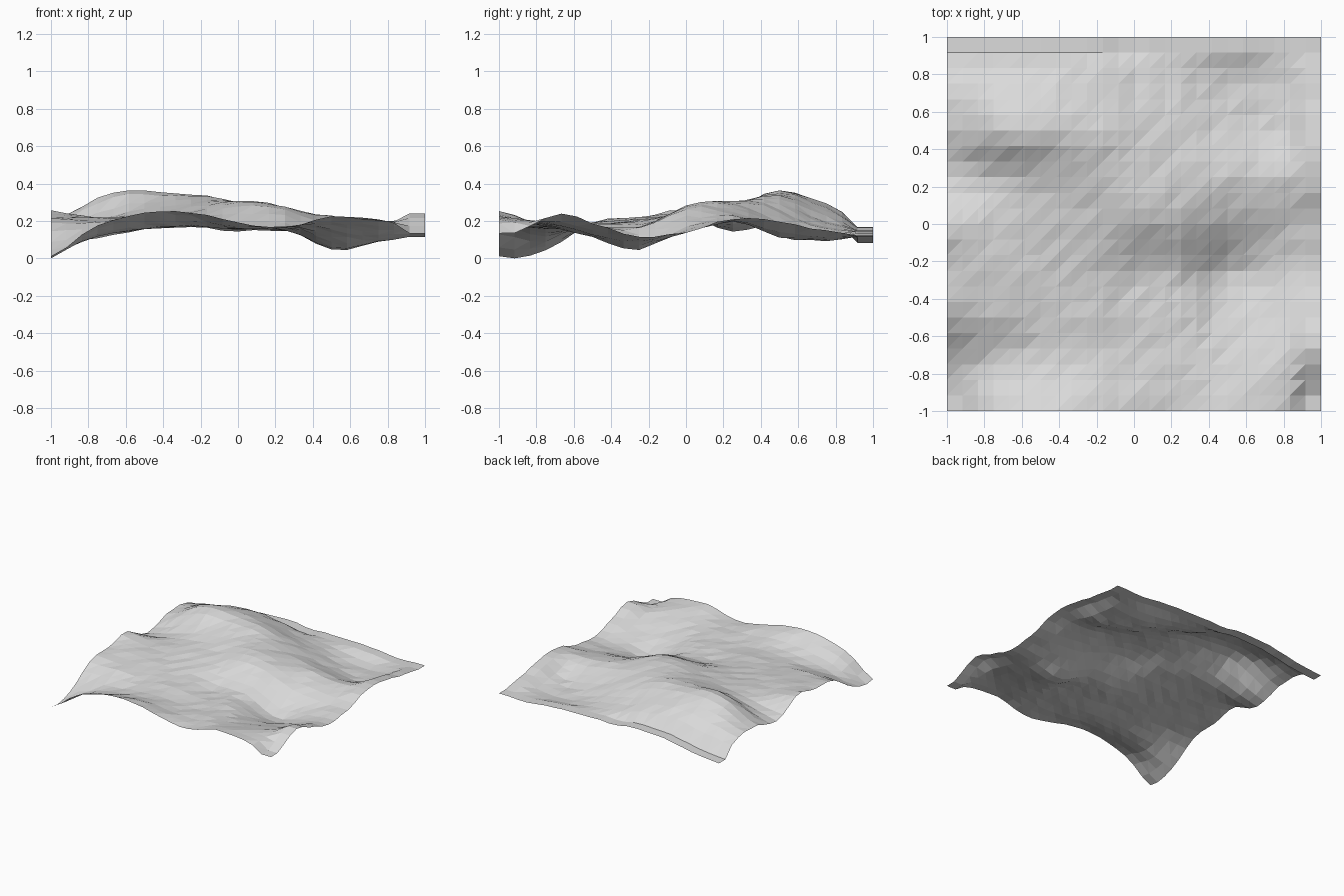
import bpy, bmesh, math, random

if "Cube" in bpy.data.objects:
    bpy.data.objects.remove(bpy.data.objects["Cube"])

random.seed(4)
N = 24            # cells per side
STEP = 2 / N

# Coarse relief: rows run from y=-1 to y=1, columns from x=-1 to x=1 (thousandths)
RELIEF = [
    [30, 180, 240, 245, 195, 160, 222, 207, 135],
    [50, 115, 155, 180, 160, 170, 180, 190, 205],
    [190, 190, 175, 185, 160, 165, 110, 130, 180],
    [220, 215, 200, 200, 165, 160, 55, 85, 120],
    [235, 220, 225, 240, 270, 255, 170, 140, 140],
    [145, 200, 260, 290, 303, 265, 225, 195, 210],
    [200, 315, 355, 335, 285, 215, 145, 115, 200],
    [200, 250, 290, 270, 200, 157, 105, 100, 145],
    [87, 110, 155, 165, 145, 152, 137, 120, 120],
]

# Local rises and hollows: x, y, radius, height
BUMPS = [
    (-1.0, -0.92, 0.12, -0.025), (1.0, -0.65, 0.13, 0.035),
    (1.0, -0.88, 0.10, -0.02), (-0.63, 0.43, 0.14, 0.02),
    (-0.18, 0.50, 0.14, 0.012), (0.10, 0.10, 0.15, 0.014),
    (-1.0, -0.05, 0.10, 0.018), (0.55, -0.27, 0.10, -0.01),
]


def spline(values, u):
    """Smooth interpolation through evenly spaced values."""
    k = min(int(u), len(values) - 2)
    t = u - k
    p = [values[max(0, min(len(values) - 1, k + d))] for d in (-1, 0, 1, 2)]
    return 0.5 * (2 * p[1] + (p[2] - p[0]) * t
                  + (2 * p[0] - 5 * p[1] + 4 * p[2] - p[3]) * t * t
                  + (3 * p[1] - p[0] - 3 * p[2] + p[3]) * t ** 3)


def coord(i):
    """Grid index to relief coordinate; the last strip repeats the one before."""
    return 8.0 if i >= N - 1 else i / 3


rough = [[random.uniform(-0.005, 0.005) for _ in range(N)] for _ in range(N)]


def height(i, j):
    rows = [spline(r, coord(i)) for r in RELIEF]
    z = spline(rows, coord(j)) / 1000
    x, y = -1 + coord(i) / 4, -1 + coord(j) / 4
    for bx, by, r, h in BUMPS:
        z += h * math.exp(-((x - bx) ** 2 + (y - by) ** 2) / (r * r))
    return z + rough[min(j, N - 1)][min(i, N - 1)]


# Terrain sheet: flat triangles with every diagonal running the same way
bm = bmesh.new()
grid = [[bm.verts.new((-1 + i * STEP, -1 + j * STEP, height(i, j)))
         for i in range(N + 1)] for j in range(N + 1)]
for j in range(N):
    for i in range(N):
        a, b = grid[j][i], grid[j][i + 1]
        c, d = grid[j + 1][i + 1], grid[j + 1][i]
        bm.faces.new((a, b, c))
        bm.faces.new((a, c, d))

# Rest the lowest point on the floor
low = min(bm.verts, key=lambda v: v.co.z)
for v in bm.verts:
    v.co.z = max(v.co.z, 0.0)
if low.co.z > 0:
    low.co.z = 0.0

mesh = bpy.data.meshes.new("terrain")
bm.to_mesh(mesh)
bm.free()
terrain = bpy.data.objects.new("terrain", mesh)
bpy.context.collection.objects.link(terrain)

mat = bpy.data.materials.new("light_grey")
mat.diffuse_color = (0.7, 0.7, 0.7, 1)
mat.use_nodes = True
mat.node_tree.nodes["Principled BSDF"].inputs["Base Color"].default_value = mat.diffuse_color
mesh.materials.append(mat)
